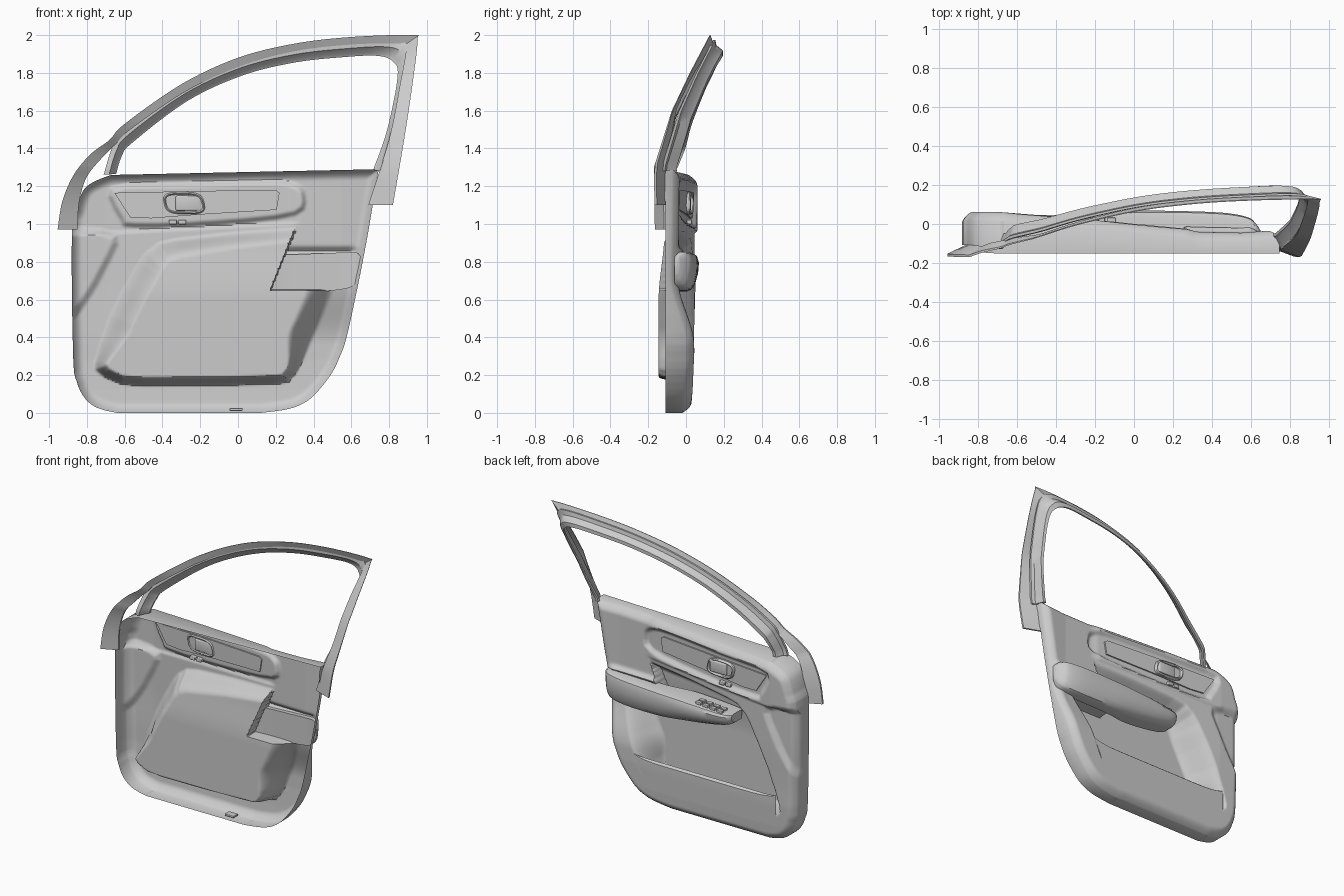
import bpy, bmesh, math
from mathutils import Vector

if "Cube" in bpy.data.objects:
    bpy.data.objects.remove(bpy.data.objects["Cube"])


def smooth(a, b, v):
    t = min(1, max(0, (v - a) / (b - a)))
    return t * t * (3 - 2 * t)


def interp(tab, v):
    if v <= tab[0][0]:
        return tab[0][1]
    for (a, p), (b, q) in zip(tab, tab[1:]):
        if v <= b:
            return p + (q - p) * (v - a) / (b - a)
    return tab[-1][1]


def spline(pts, n, closed=False):
    # Catmull-Rom through points of any dimension
    m, out = len(pts), []
    get = (lambda i: pts[i % m]) if closed else (lambda i: pts[min(max(i, 0), m - 1)])
    for i in range(m if closed else m - 1):
        for k in range(n):
            t = k / n
            out.append(tuple(0.5 * (2 * b + (c - a) * t + (2 * a - 5 * b + 4 * c - d) * t * t
                                    + (3 * b - a - 3 * c + d) * t ** 3)
                             for a, b, c, d in zip(get(i - 1), get(i), get(i + 1), get(i + 2))))
    return out if closed else out + [pts[-1]]


def inside(x, z, poly):
    # signed distance to a polygon, positive inside
    best, odd = 9.0, False
    ax, az = poly[-1]
    for bx, bz in poly:
        dx, dz = bx - ax, bz - az
        t = ((x - ax) * dx + (z - az) * dz) / (dx * dx + dz * dz + 1e-12)
        t = 0 if t < 0 else 1 if t > 1 else t
        ex, ez = x - ax - t * dx, z - az - t * dz
        best = min(best, ex * ex + ez * ez)
        if (az > z) != (bz > z) and x < ax + dx * (z - az) / dz:
            odd = not odd
        ax, az = bx, bz
    return math.sqrt(best) if odd else -math.sqrt(best)


def finish(name, bm, angle=35):
    bmesh.ops.recalc_face_normals(bm, faces=bm.faces)
    me = bpy.data.meshes.new(name)
    bm.to_mesh(me)
    bm.free()
    ob = bpy.data.objects.new(name, me)
    bpy.context.collection.objects.link(ob)
    bpy.ops.object.select_all(action='DESELECT')
    ob.select_set(True)
    bpy.context.view_layer.objects.active = ob
    bpy.ops.object.shade_smooth_by_angle(angle=math.radians(angle))
    return ob


def loft(name, sections, loop=False, cap=True):
    bm = bmesh.new()
    rows = [[bm.verts.new(p) for p in s] for s in sections]
    for a, b in list(zip(rows, rows[1:])) + ([(rows[-1], rows[0])] if loop else []):
        for i in range(len(a) if cap else len(a) - 1):
            j = (i + 1) % len(a)
            bm.faces.new((a[i], a[j], b[j], b[i]))
    if cap and not loop:
        bm.faces.new(rows[0])
        bm.faces.new(rows[-1])
    return finish(name, bm)


def box(name, loc, size, bevel=0.005):
    bm = bmesh.new()
    bmesh.ops.create_cube(bm, size=1)
    bmesh.ops.scale(bm, vec=size, verts=bm.verts)
    bmesh.ops.bevel(bm, geom=bm.edges[:], offset=bevel, segments=3, affect='EDGES', profile=0.5)
    finish(name, bm).location = loc


# Door trim outline: left and right edge against height
LEFT = spline([(0, -.64), (.015, -.71), (.04, -.77), (.09, -.82), (.17, -.855), (.3, -.873), (.95, -.88),
               (1.08, -.855), (1.17, -.825), (1.21, -.79), (1.24, -.73), (1.26, -.67)], 3)
RIGHT = spline([(0, .12), (.015, .24), (.04, .325), (.09, .4), (.2, .49), (.3, .54), (.42, .58), (.8, .66),
                (1.26, .745)], 3)
LIFT = lambda x, z: z + .03 * (x + .66) / 1.4 * smooth(.9, 1.26, z)
OUTLINE = [(x, LIFT(x, z)) for z, x in LEFT] + [(x, LIFT(x, z)) for z, x in reversed(RIGHT)]

# Regions pressed into the trim
POCKET = spline([(-.76, .27), (-.74, .21), (-.66, .165), (-.5, .14), (.2, .15), (.28, .18), (.34, .26), (.51, .645),
                 (.54, .8), (.5, .95), (.3, .985), (-.33, .925), (-.45, .88), (-.53, .8), (-.68, .52)], 2, True)
NOTCH = [(.17, .65), (.8, .65), (.8, 1.05), (.33, 1.05)]
RECESS = spline([(-.68, 1.2), (-.3, 1.225), (.15, 1.24), (.31, 1.22), (.365, 1.15), (.31, 1.04), (-.1, .99),
                 (-.55, .975), (-.63, 1.02)], 3, True)
SHUT = spline([(-.95, .44), (-.87, .49), (-.8, .57), (-.7, .74), (-.63, .95), (-.95, .95)], 3, True)
PLAN = [(-.88, .05), (-.7, .05), (-.25, .015), (.3, -.04), (.55, -.045), (.75, -.03)]
LOW = [(0, .025), (.12, .035), (.28, .042)]


def height(x, z):
    t = smooth(.36, .72, z)
    y = interp(LOW, z) * (1 - t) + interp(PLAN, x) * t
    belt = .955 + .06 * (x + .86) / 1.16
    y += .012 * smooth(belt - .02, belt, z) * (1 - smooth(.26, .34, x))
    y -= .025 * smooth(0, .05, inside(x, z, SHUT))
    if z > .95:
        y -= .025 * smooth(0, .035, inside(x, z, RECESS))
    y += .025 * math.exp(-((z - .855) / .018) ** 2) * smooth(.2, .28, x) * (1 - smooth(.58, .65, x))
    if .1 < z < 1 and inside(x, z, NOTCH) < .0005:
        wide = .05 + .09 * smooth(.18, .45, z) - .06 * smooth(.7, .95, z)
        y += (-.145 + .03 * smooth(.6, .95, z) - y) * smooth(0, wide, inside(x, z, POCKET))
    d = abs(inside(x, z, OUTLINE))
    if d < .055:
        y -= .045 * (1 - d / .055) ** 2
    return y


# Door trim shell
bm = bmesh.new()
NX, NZ = 180, 150
grid = []
for j in range(NZ + 1):
    v = j / NZ
    z0 = 1.26 * (v if v > .1 else v * v * 5 + v * .5)
    a, b = interp(LEFT, z0), interp(RIGHT, z0)
    row = []
    for i in range(NX + 1):
        x = a + (b - a) * i / NX
        z = LIFT(x, z0)
        cut = .17 + .4 * (z - .65)
        if .63 < z < 1.02 and abs(x - cut) <= .5 * (b - a) / NX:
            x = cut  # follow the slanted edge of the insert
        row.append(bm.verts.new((x, height(x, z), z)))
    grid.append(row)
for r, s in zip(grid, grid[1:]):
    for i in range(NX):
        bm.faces.new((r[i], r[i + 1], s[i + 1], s[i]))
edges = [e for e in bm.edges if e.is_boundary]
for g in bmesh.ops.extrude_edge_only(bm, edges=edges)['geom']:
    if isinstance(g, bmesh.types.BMVert):
        g.co.y = -.108 - .042 * smooth(1.1, 1.25, g.co.z)
finish("door_trim", bm, 40)

# Lower wall closing the map pocket on the cabin side
secs = []
for i in range(41):
    u = i / 40
    top = .315 + .03 * abs(2 * u - 1) ** 8
    fade = 1 - abs(2 * u - 1) ** 6
    col = []
    for k in range(9):
        f = k / 8
        z = .12 + (top - .12) * f
        col.append((-.73 + (1.0 + .11 * f) * u, interp(LOW, z) + .003, z))
    x = col[-1][0]
    secs.append(col + [(x, .045 - d * fade, top + h * fade) for d, h in ((.009, .008), (.022, .01), (.032, 0), (.035, -.04))])
loft("map_pocket_wall", secs, cap=False)

# Armrest: station = x, inner y, outer y, top z, bottom z
arm = [(.648, -.06, -.035, .83, .735), (.625, -.06, 0, .85, .69), (.58, -.055, .035, .85, .66),
       (.45, -.055, .058, .845, .645), (.2, -.06, .067, .835, .645), (0, -.1, .068, .825, .66),
       (-.2, -.11, .06, .81, .685), (-.32, -.11, .045, .80, .71), (-.36, -.11, .01, .795, .73)]
secs = []
for x, yi, yo, zt, zb in spline(arm, 5):
    h, w = zt - zb, yo - yi
    prof = [(yi, zt), (yo - .25 * w, zt), (yo - .06 * w, zt - .05 * h), (yo, zt - .2 * h), (yo - .03 * w, zt - .5 * h),
            (yo - .14 * w, zt - .8 * h), (yo - .32 * w, zb + .04 * h), (yo - .5 * w, zb), (yi, zb)]
    secs.append([(x, y, z) for y, z in prof])
loft("armrest", secs)

# Window switches on the armrest
for i in range(4):
    for k in range(2):
        box("window_switch", (-.28 + i * .055, -.02 + k * .038, .806 + i * .005), (.042, .028, .02), .004)

# Decor inlay plate behind the handle
inlay = [(-.655, 1.165), (-.2, 1.175), (.2, 1.18), (.22, 1.165), (.205, 1.075), (-.2, 1.05), (-.46, 1.03), (-.57, 1.035)]
loft("decor_inlay", [[(x, interp(PLAN, x) - .008 + d, z) for x, z in inlay] for d in (-.014, .005)])

# Inner door handle: bezel ring, lever, lock buttons
ring = []
for i in range(48):
    a = 2 * math.pi * i / 48
    c, s = math.cos(a), math.sin(a)
    p = Vector((math.copysign(abs(c) ** .6, c), math.copysign(abs(s) ** .6, s)))
    sec = []
    for q in range(8):
        u = 2 * math.pi * q / 8
        k = .009 * math.cos(u)
        sec.append((-.285 + p.x * (.1 + k) - p.y * .012, .01 + .022 * math.sin(u) - .009 * p.x,
                    1.11 + p.y * (.052 + k)))
    ring.append(sec)
loft("handle_bezel", ring, True)
box("handle_lever", (-.265, .007, 1.11), (.13, .04, .08), .008)
for x in (-.345, -.295):
    box("lock_button", (x, .005, 1.01), (.042, .05, .024), .005)
box("trim_clip", (-.01, -.06, .018), (.07, .05, .014), .004)

# Window surround lean
LEAN = [(.97, -.165), (1.3, -.17), (1.6, -.075), (1.8, .02), (2.0, .125)]


def band(name, outer, inner, prof, grow):
    secs = []
    for (ox, oz), (ix, iz) in zip(spline(outer, 6), spline(inner, 6)):
        k = interp(grow, oz)
        secs.append([(ox + (ix - ox) * t, interp(LEAN, oz) + d * k, oz + (iz - oz) * t) for t, d in prof])
    loft(name, secs)


# Outer seal strip
band("outer_frame_strip",
     [(-.955, .97), (-.93, 1.12), (-.87, 1.26), (-.78, 1.37), (-.68, 1.445), (-.6, 1.53), (-.3, 1.74), (0, 1.88),
      (.3, 1.955), (.6, 1.99), (.92, 2.0), (.95, 1.97), (.925, 1.75), (.88, 1.45), (.82, 1.1)],
     [(-.85, .97), (-.84, 1.12), (-.8, 1.25), (-.72, 1.35), (-.65, 1.42), (-.57, 1.5), (-.28, 1.7), (.01, 1.835),
      (.3, 1.915), (.6, 1.95), (.86, 1.955), (.89, 1.93), (.86, 1.75), (.8, 1.45), (.69, 1.1)],
     [(0, 0), (1, .045), (1, .057), (0, .012)], [(1, 1.1), (1.35, 1), (1.6, .4), (2, .35)])

# Inner window frame
band("window_frame",
     [(-.72, 1.26), (-.67, 1.42), (-.6, 1.515), (-.3, 1.725), (0, 1.865), (.3, 1.94), (.6, 1.975), (.84, 1.985),
      (.915, 1.95), (.92, 1.85), (.86, 1.55), (.79, 1.28)],
     [(-.645, 1.265), (-.615, 1.36), (-.56, 1.43), (-.27, 1.65), (.02, 1.785), (.3, 1.855), (.58, 1.885), (.74, 1.89),
      (.82, 1.86), (.845, 1.78), (.79, 1.5), (.715, 1.285)],
     [(.12, .03), (.5, .03), (.85, .068), (1, .075), (1, .087), (.72, .087), (.42, .048), (.12, .042)],
     [(1.28, 1.4), (1.95, .9)])
